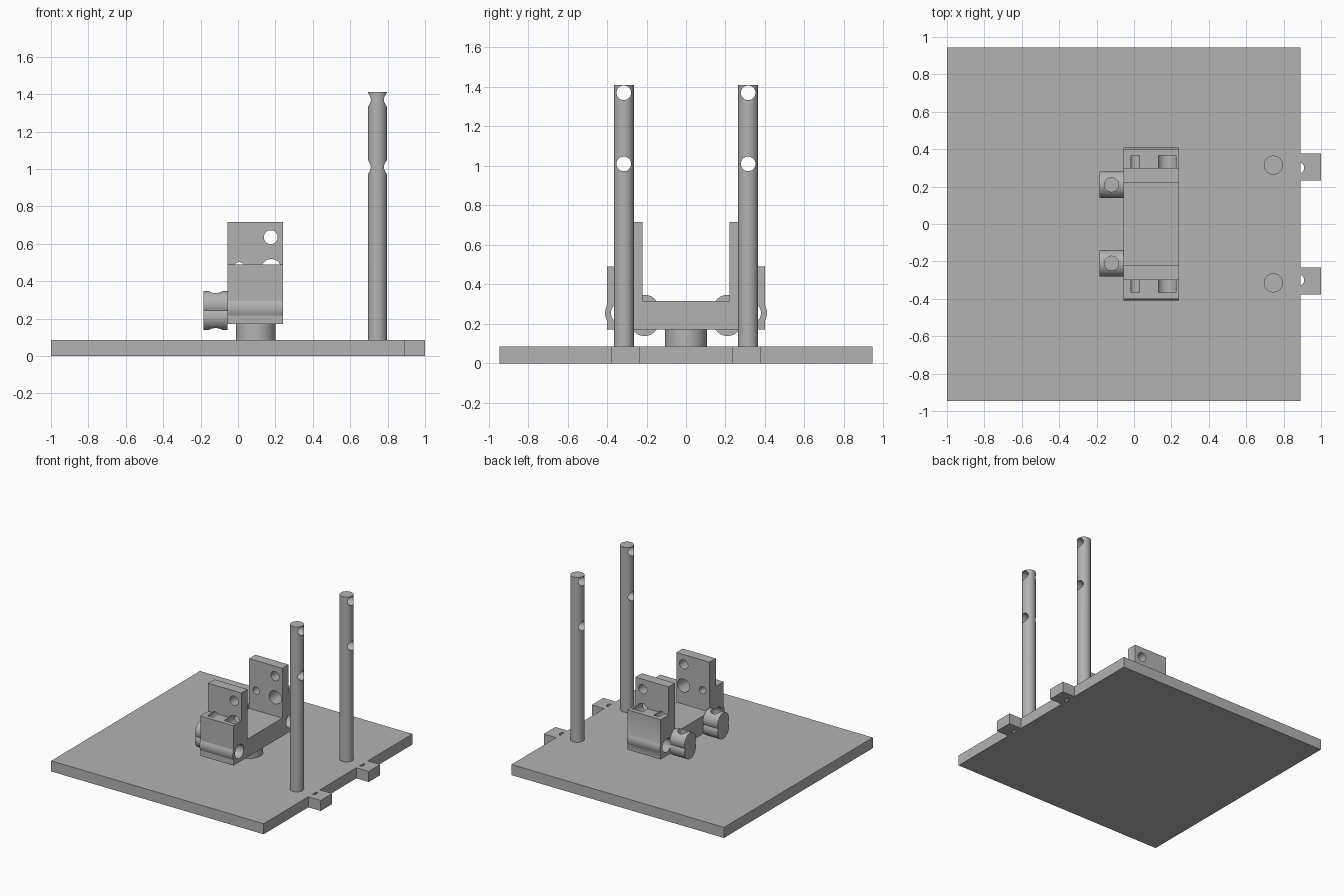
import bpy
import bmesh
from math import pi, radians
from mathutils import Matrix, Vector

cube = bpy.data.objects.get("Cube")
if cube:
    bpy.data.objects.remove(cube, do_unlink=True)

grey = bpy.data.materials.new("plain grey")
grey.use_nodes = True
GREY = (0.45, 0.45, 0.45, 1)
grey.diffuse_color = GREY
grey.node_tree.nodes["Principled BSDF"].inputs["Base Color"].default_value = GREY

TURN = {"x": Matrix.Rotation(pi / 2, 4, "Y"),
        "y": Matrix.Rotation(pi / 2, 4, "X"),
        "z": Matrix.Identity(4)}


def add_object(name, bm):
    bmesh.ops.recalc_face_normals(bm, faces=bm.faces)
    mesh = bpy.data.meshes.new(name)
    bm.to_mesh(mesh)
    bm.free()
    mesh.materials.append(grey)
    obj = bpy.data.objects.new(name, mesh)
    bpy.context.collection.objects.link(obj)
    return obj


def box(name, low, high):
    low, high = Vector(low), Vector(high)
    bm = bmesh.new()
    bmesh.ops.create_cube(bm, size=1)
    bmesh.ops.scale(bm, vec=high - low, verts=bm.verts)
    bmesh.ops.translate(bm, vec=(low + high) / 2, verts=bm.verts)
    return add_object(name, bm)


def rod(name, centre, radius, length, axis):
    bm = bmesh.new()
    bmesh.ops.create_cone(bm, cap_ends=True, segments=48, radius1=radius,
                          radius2=radius, depth=length,
                          matrix=Matrix.Translation(centre) @ TURN[axis])
    return add_object(name, bm)


def extrude_x(name, profile, x0, x1):
    bm = bmesh.new()
    face = bm.faces.new([bm.verts.new((x0, y, z)) for y, z in profile])
    made = bmesh.ops.extrude_face_region(bm, geom=[face])["geom"]
    bmesh.ops.translate(bm, vec=(x1 - x0, 0, 0),
                        verts=[v for v in made if isinstance(v, bmesh.types.BMVert)])
    return add_object(name, bm)


def combine(obj, tool, operation="DIFFERENCE"):
    """Apply a boolean and remove the tool object."""
    mod = obj.modifiers.new("boolean", "BOOLEAN")
    mod.operation, mod.solver, mod.object = operation, "EXACT", tool
    bpy.context.view_layer.objects.active = obj
    bpy.ops.object.modifier_apply(modifier=mod.name)
    bpy.data.objects.remove(tool, do_unlink=True)


def drill(obj, centre, radius, length, axis):
    combine(obj, rod("drill", centre, radius, length, axis))


parts = []

# Base plate
PLATE_X, PLATE_TOP = 0.89, 0.085
parts.append(box("base_plate", (-1, -0.945, 0), (PLATE_X, 0.945, PLATE_TOP)))

# Bracket: U-shaped uprights with stepped outer blocks
half = [(0.4, 0.17), (0.4, 0.49), (0.3, 0.49), (0.3, 0.715), (0.22, 0.715), (0.22, 0.315)]
profile = half + [(-y, z) for y, z in reversed(half)]
bracket = extrude_x("bracket", profile, -0.055, 0.24)
parts.append(bracket)

for side, word in ((1, "left"), (-1, "right")):
    # Edge tab with a half-round hole against the plate
    tab = box(word + "_edge_tab", (PLATE_X, side * 0.305 - 0.073, 0),
              (1, side * 0.305 + 0.073, PLATE_TOP))
    drill(tab, (0.88, side * 0.3, 0.04), 0.03, 0.3, "z")

    # Tall post with two cross holes
    post = rod(word + "_post", (0.745, side * 0.315, 0.7475), 0.051, 1.325, "z")
    for z in (1.37, 1.01):
        drill(post, (0.745, side * 0.315, z), 0.037, 0.3, "x")

    # Rounded boss on the outer block, bored through lengthwise
    boss = rod("boss", (0.0925, side * 0.325, 0.255), 0.085, 0.295, "x")
    combine(bracket, boss, "UNION")
    drill(bracket, (0.09, side * 0.325, 0.255), 0.055, 0.6, "x")

    # Through hole and blind seats in the upright
    drill(bracket, (0.175, side * 0.26, 0.635), 0.037, 0.3, "y")
    for x, z, radius in ((0.007, 0.473, 0.029), (0.177, 0.465, 0.053)):
        drill(bracket, (x, side * 0.265, z), radius, 0.2, "y")

    # Two-lobed knob with a vertical hole
    knob = rod(word + "_knob", (-0.12, side * 0.21, 0.275), 0.072, 0.13, "x")
    combine(knob, rod("lobe", (-0.12, side * 0.21, 0.21), 0.072, 0.13, "x"), "UNION")
    drill(knob, (-0.12, side * 0.21, 0.24), 0.038, 0.5, "z")
    parts += [tab, post, knob]

# Pedestal between plate and bracket
parts.append(rod("pedestal", (0.095, 0, 0.1275), 0.106, 0.085, "z"))

# Smooth round surfaces, keep edges sharp
for obj in bpy.context.scene.objects:
    obj.select_set(obj in parts)
bpy.context.view_layer.objects.active = bracket
bpy.ops.object.shade_smooth_by_angle(angle=radians(30))
